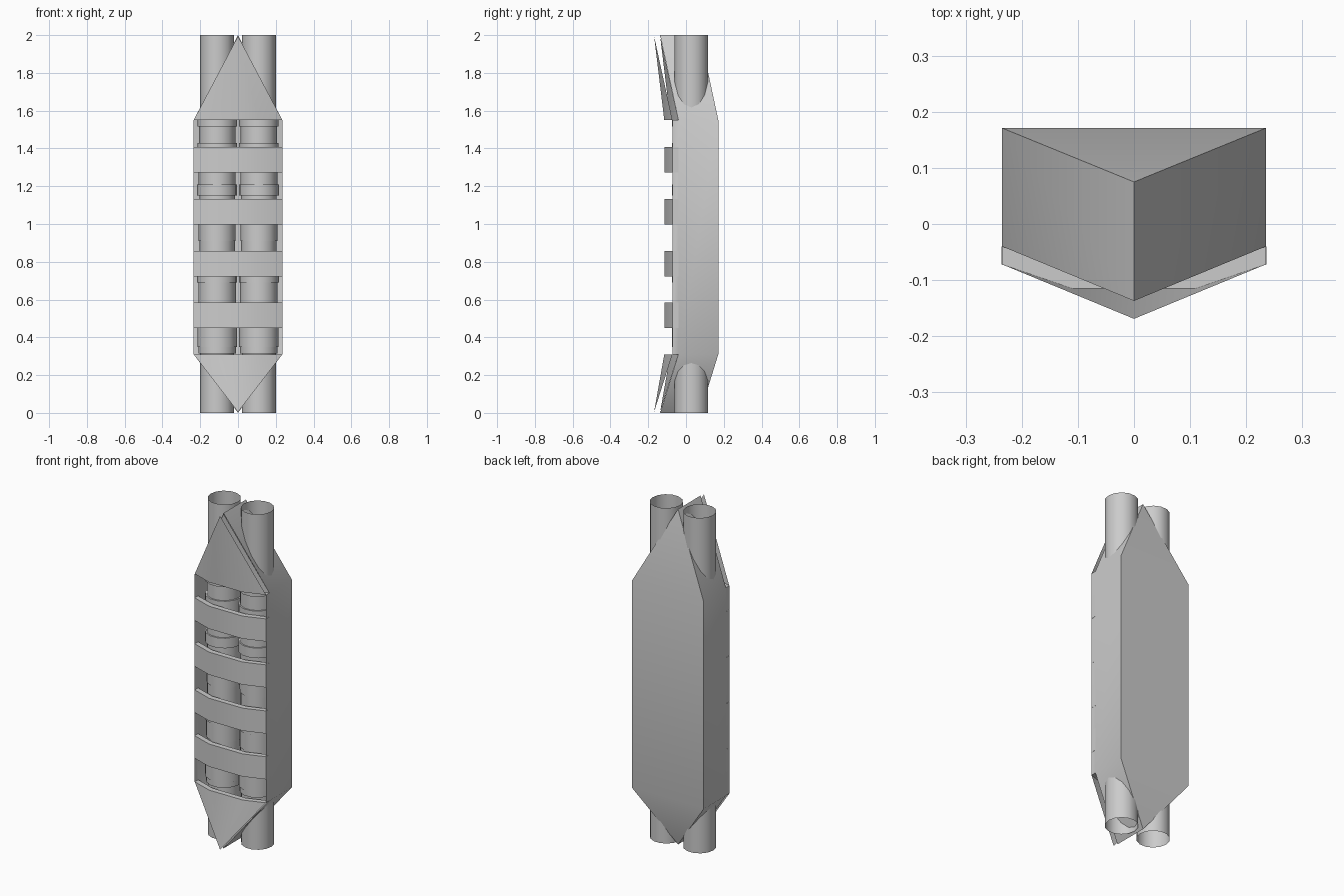
import bpy, bmesh
from math import sin, cos, pi, radians

if "Cube" in bpy.data.objects:
    bpy.data.objects.remove(bpy.data.objects["Cube"])

W, BACK = 0.235, 0.171          # half width and back plane
Z0, Z1 = 0.31, 1.55             # straight section limits
BOW = [(-W, -0.072), (-0.11, -0.115), (0.11, -0.115), (W, -0.072)]
THICK = 0.032


def make(name, verts, faces, angle=40):
    me = bpy.data.meshes.new(name)
    me.from_pydata(verts, [], faces)
    bm = bmesh.new()
    bm.from_mesh(me)
    bmesh.ops.remove_doubles(bm, verts=bm.verts, dist=1e-5)
    bmesh.ops.recalc_face_normals(bm, faces=bm.faces)
    bm.to_mesh(me)
    bm.free()
    me.shade_smooth()
    me.set_sharp_from_angle(angle=radians(angle))
    ob = bpy.data.objects.new(name, me)
    bpy.context.collection.objects.link(ob)
    return ob


def from_polys(name, polys):
    verts, faces = [], []
    for p in polys:
        faces.append(list(range(len(verts), len(verts) + len(p))))
        verts += p
    return make(name, verts, faces)


# open-fronted housing: back, sides and pointed ends
polys = [[(-W, BACK, Z0), (W, BACK, Z0), (W, BACK, Z1), (-W, BACK, Z1)]]
for s in (-1, 1):
    x = s * W
    polys.append([(x, BACK, Z0), (x, -0.04, Z0), (x, -0.072, Z0),
                  (x, -0.072, Z1), (x, -0.04, Z1), (x, BACK, Z1)])
for z, tip in ((Z0, 0.0), (Z1, 2.0)):
    polys.append([(-W, BACK, z), (W, BACK, z), (0, 0.075, tip)])
    for s in (-1, 1):
        polys.append([(s * W, BACK, z), (s * W, -0.04, z),
                      (0, -0.137, tip), (0, 0.075, tip)])
from_polys("housing", polys)

# triangular front plates, double skinned and open along the slopes
for name, z, tip in (("lower_front_plate", Z0, 0.005), ("upper_front_plate", Z1, 1.995)):
    polys = []
    for (xa, ya), (xb, yb) in zip(BOW, BOW[1:]):
        polys.append([(xa, ya, z), (xb, yb, z), (0, -0.169, tip)])
        polys.append([(xa, ya + THICK, z), (xb, yb + THICK, z), (0, -0.137, tip)])
        polys.append([(xa, ya, z), (xb, yb, z),
                      (xb, yb + THICK, z), (xa, ya + THICK, z)])
    from_polys(name, polys)

# bowed straps across the front
for i, z in enumerate((0.45, 0.723, 0.998, 1.272)):
    ring = [(x * 1.004, y) for x, y in BOW]
    ring += [(x, y + THICK) for x, y in reversed(ring)]
    n = len(ring)
    verts = [(x, y, z) for x, y in ring] + [(x, y, z + 0.135) for x, y in ring]
    faces = [[k, (k + 1) % n, n + (k + 1) % n, n + k] for k in range(n)]
    for k in range(3):
        cap = [k, k + 1, n - 2 - k, n - 1 - k]
        faces += [cap, [v + n for v in cap]]
    make(f"strap_{i + 1}", verts, faces)

# stepped tubes, open at both ends: (radius, bottom z, top z)
STEPS = [(0.09, 0.0, 0.315), (0.1, 0.315, 0.35), (0.105, 0.35, 0.45),
         (0.096, 0.45, 0.585), (0.1, 0.585, 0.69), (0.106, 0.69, 0.74),
         (0.094, 0.74, 0.91), (0.098, 0.91, 1.0), (0.104, 1.0, 1.06),
         (0.095, 1.06, 1.15), (0.106, 1.15, 1.21), (0.098, 1.21, 1.3),
         (0.105, 1.3, 1.43), (0.096, 1.43, 1.515), (0.105, 1.515, 1.55),
         (0.09, 1.55, 2.0)]
profile = [p for r, a, b in STEPS for p in ((r, a), (r, b))]
SIDES = 14
for name, cx in (("left_tube", -0.11), ("right_tube", 0.11)):
    verts = [(cx + r * cos(2 * pi * k / SIDES), 0.028 + r * sin(2 * pi * k / SIDES), z)
             for r, z in profile for k in range(SIDES)]
    faces = [[j * SIDES + k, j * SIDES + (k + 1) % SIDES,
              (j + 1) * SIDES + (k + 1) % SIDES, (j + 1) * SIDES + k]
             for j in range(len(profile) - 1) for k in range(SIDES)]
    make(name, verts, faces)
